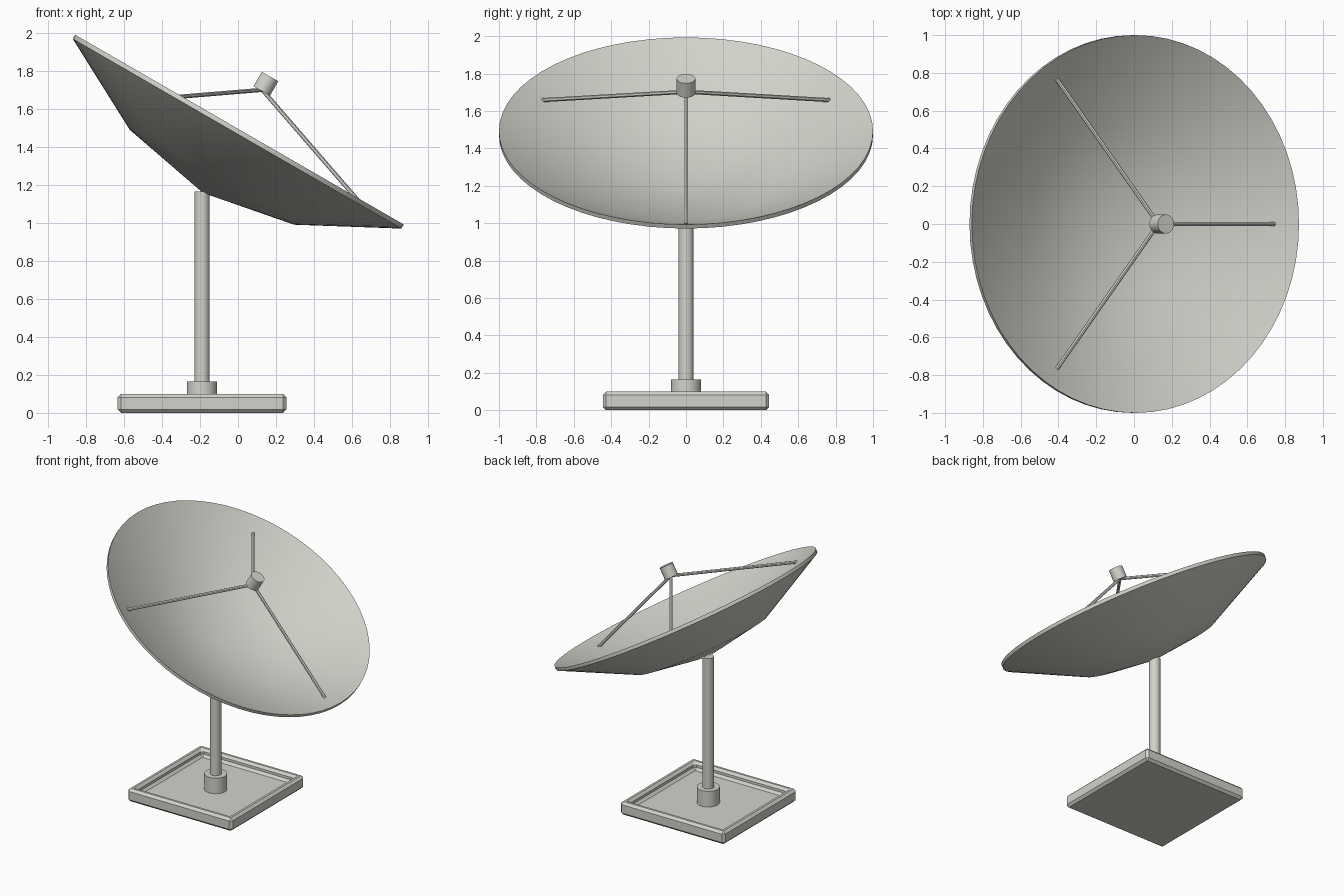
import bpy, bmesh, math
from mathutils import Matrix, Vector

cube = bpy.data.objects.get("Cube")
if cube:
    bpy.data.objects.remove(cube, do_unlink=True)

GREY = (0.65, 0.65, 0.6, 1)
paint = bpy.data.materials.new("light_grey_paint")
paint.use_nodes = True
paint.diffuse_color = GREY
paint.node_tree.nodes["Principled BSDF"].inputs["Base Color"].default_value = GREY

POLE_X = -0.19
# Dish frame: origin at the rim centre, local z is the tilted dish axis
DISH = Matrix.Translation((0, 0, 1.48)) @ Matrix.Rotation(math.radians(30), 4, 'Y')


def finish(bm, name, matrix=Matrix(), smooth=True):
    bmesh.ops.recalc_face_normals(bm, faces=bm.faces)
    bm.transform(matrix)
    mesh = bpy.data.meshes.new(name)
    bm.to_mesh(mesh)
    bm.free()
    mesh.materials.append(paint)
    obj = bpy.data.objects.new(name, mesh)
    bpy.context.collection.objects.link(obj)
    if smooth:
        bpy.ops.object.select_all(action='DESELECT')
        obj.select_set(True)
        bpy.context.view_layer.objects.active = obj
        bpy.ops.object.shade_smooth_by_angle(angle=math.radians(30))
    return obj


def rod(name, start, end, radius, sides=32):
    start, end = Vector(start), Vector(end)
    axis = end - start
    bm = bmesh.new()
    bmesh.ops.create_cone(bm, cap_ends=True, segments=sides, radius1=radius,
                          radius2=radius, depth=axis.length)
    turn = axis.to_track_quat('Z', 'Y').to_matrix().to_4x4()
    return finish(bm, name, Matrix.Translation((start + end) / 2) @ turn)


def lathe(name, profile, matrix, sides):
    bm = bmesh.new()
    verts = [bm.verts.new((r, 0, z)) for r, z in profile]
    edges = [bm.edges.new(pair) for pair in zip(verts, verts[1:])]
    bmesh.ops.spin(bm, geom=verts + edges, cent=(0, 0, 0), axis=(0, 0, 1),
                   angle=math.tau, steps=sides)
    bmesh.ops.remove_doubles(bm, verts=bm.verts, dist=0.0001)
    return finish(bm, name, matrix)


# Base: square tray with a recessed floor and chamfered edges
bm = bmesh.new()
bmesh.ops.create_cube(bm, size=1, matrix=Matrix.Translation((POLE_X, 0, 0.05))
                      @ Matrix.Diagonal((0.89, 0.89, 0.1, 1)))
top = max(bm.faces, key=lambda f: f.calc_center_median().z)
bmesh.ops.inset_region(bm, faces=[top], thickness=0.075)
floor = bmesh.ops.extrude_discrete_faces(bm, faces=[top])["faces"][0]
bmesh.ops.translate(bm, verts=floor.verts, vec=(0, 0, -0.055))
sharp = [e for e in bm.edges if e.calc_face_angle(0) > 0.5]
bmesh.ops.bevel(bm, geom=sharp, offset=0.018, segments=1, affect='EDGES')
finish(bm, "base_tray", smooth=False)

# Mast
rod("mast_collar", (POLE_X, 0, 0.04), (POLE_X, 0, 0.165), 0.08)
rod("mast", (POLE_X, 0, 0.05), (POLE_X, 0, 1.168), 0.04)

# Dish: thin shallow bowl
lathe("dish", [(0, -0.37), (0.5, -0.275), (1, -0.01), (1, 0.015),
               (0.5, -0.25), (0, -0.345)], DISH, 64)

# Feed horn on three struts
rod("feed_horn", DISH @ Vector((0, 0, 0.25)), DISH @ Vector((0, 0, 0.338)), 0.05)
for i in range(3):
    foot = Matrix.Rotation(math.tau * i / 3, 4, 'Z') @ Vector((0.885, 0, -0.05))
    rod(f"feed_strut_{i + 1}", DISH @ foot, DISH @ Vector((0, 0, 0.257)), 0.011, 12)
